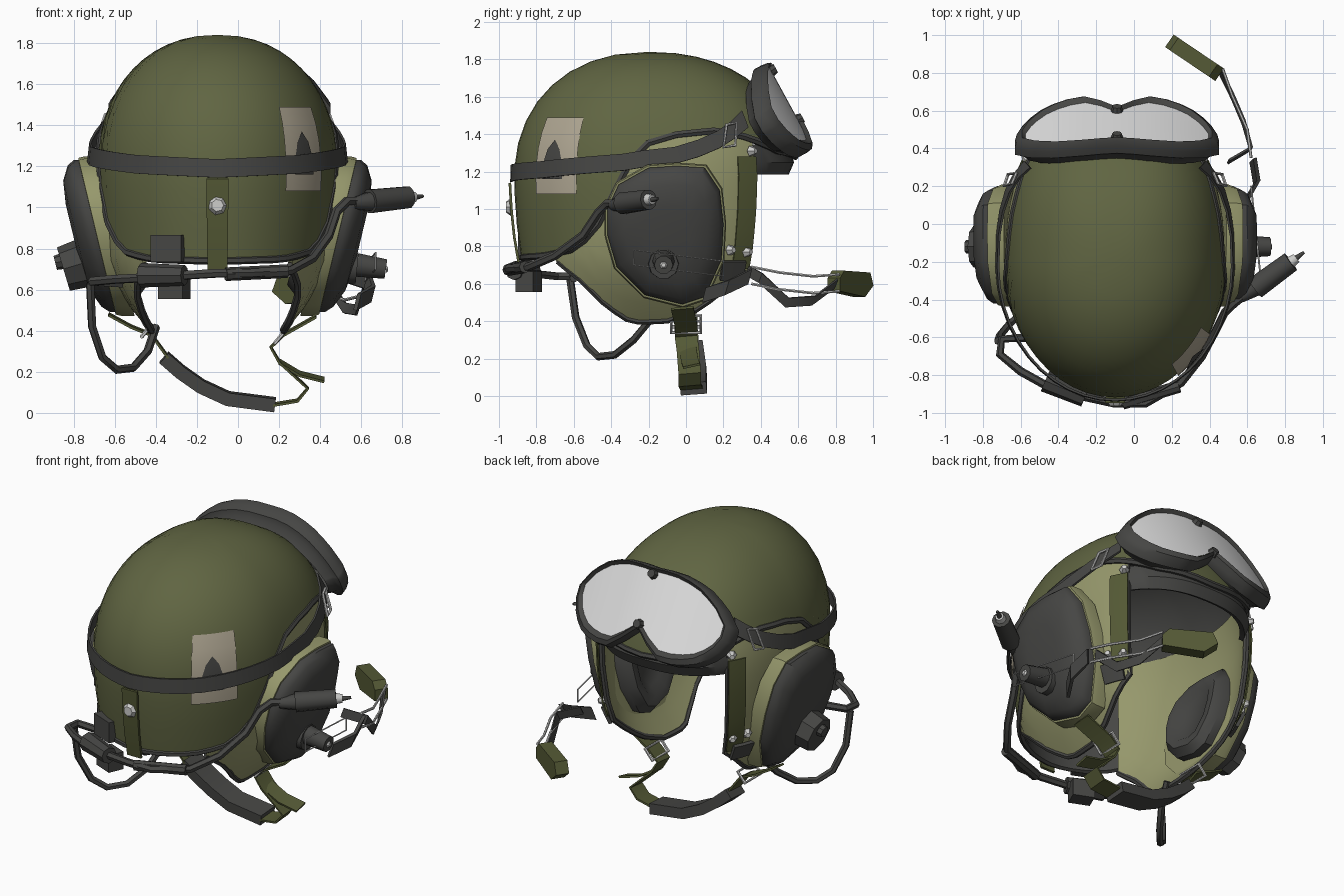
import bpy, bmesh, math
from mathutils import Vector, Matrix

cube = bpy.data.objects.get("Cube")
if cube:
    bpy.data.objects.remove(cube, do_unlink=True)


def material(name, *rgb):
    m = bpy.data.materials.new(name)
    m.use_nodes = True
    col = [((c / 255 + 0.055) / 1.055) ** 2.4 for c in rgb] + [1]
    m.diffuse_color = col
    m.node_tree.nodes["Principled BSDF"].inputs["Base Color"].default_value = col
    return m


OLIVE = material("shell olive", 96, 101, 66)
LIGHT = material("light olive", 150, 152, 108)
DARK = material("dark rubber", 70, 70, 68)
STRAP = material("strap olive", 84, 89, 53)
LENS = material("lens grey", 228, 228, 228)
METAL = material("bare metal", 205, 205, 203)
TAN = material("patch tan", 176, 167, 147)
CX, CY = -0.1, -0.2


def link(name, data, mat):
    ob = bpy.data.objects.new(name, data)
    data.materials.append(mat)
    bpy.context.collection.objects.link(ob)
    return ob


def grid(name, rows, mat, closed=False, caps=False, thick=0):
    """Skin a list of equal-length point rows."""
    bm = bmesh.new()
    vs = [[bm.verts.new(p) for p in r] for r in rows]
    n = len(vs[0])
    for a, b in zip(vs, vs[1:]):
        for j in range(n if closed else n - 1):
            k = (j + 1) % n
            bm.faces.new((a[j], a[k], b[k], b[j]))
    if caps:
        bm.faces.new(vs[0])
        bm.faces.new(vs[-1])
    bmesh.ops.remove_doubles(bm, verts=bm.verts, dist=0.0005)
    bmesh.ops.recalc_face_normals(bm, faces=bm.faces)
    me = bpy.data.meshes.new(name)
    bm.to_mesh(me)
    bm.free()
    ob = link(name, me, mat)
    if thick:
        mod = ob.modifiers.new("thickness", 'SOLIDIFY')
        mod.thickness, mod.offset = thick, 0
    return ob


def tube(name, pts, r, mat, closed=False):
    cu = bpy.data.curves.new(name, 'CURVE')
    cu.dimensions = '3D'
    cu.bevel_depth, cu.bevel_resolution, cu.use_fill_caps = r, 1, True
    sp = cu.splines.new('POLY')
    sp.points.add(len(pts) - 1)
    for q, p in zip(sp.points, pts):
        q.co = (*p, 1)
    sp.use_cyclic_u = closed
    return link(name, cu, mat)


def ribbon(name, pts, width, mat, thick=0.012):
    w = Vector(width) / 2
    return grid(name, [[Vector(p) - w for p in pts], [Vector(p) + w for p in pts]], mat, thick=thick)


def rod(name, a, b, r1, r2, mat, sides=10):
    a, b = Vector(a), Vector(b)
    q = (b - a).to_track_quat('Z', 'Y')
    ring = [Vector((math.cos(t), math.sin(t), 0)) for t in (math.tau * i / sides for i in range(sides))]
    return grid(name, [[p + q @ (v * r) for v in ring] for p, r in ((a, r1), (b, r2))], mat, True, True)


def box(name, c, size, yaw, mat):
    x, y, z = (s / 2 for s in size)
    turn = Matrix.Rotation(yaw, 3, 'Z')
    rows = [[Vector(c) + turn @ Vector((i * x, j * y, k * z)) for i, j in ((-1, -1), (1, -1), (1, 1), (-1, 1))]
            for k in (-1, 1)]
    return grid(name, rows, mat, True, True)


def interp(t, table):
    for (a, u), (b, v) in zip(table, table[1:]):
        if t <= b:
            return u + (v - u) * max(0, (t - a) / (b - a))
    return table[-1][1]


# Shrinkage of the helmet below its widest level, across and along
ACROSS = [(.4, .57), (.48, .69), (.58, .81), (.72, .93), (.95, .985), (1.15, 1)]
ALONG = [(.4, .8), (.55, .88), (.75, .95), (.95, .985), (1.15, 1)]


def surf(deg, z, k=1.0):
    """Point of the helmet surface by heading and height."""
    if z > 1.15:
        sx = sy = max(0, 1 - ((z - 1.15) / 0.69) ** 2.2) ** (1 / 2.2)
    else:
        sx, sy = interp(z, ACROSS), interp(z, ALONG)
    c, n = math.cos(math.radians(deg)), math.sin(math.radians(deg))
    if n > 0:
        c, n = math.copysign(abs(c) ** 0.8, c), n ** 0.8 * 0.8
    else:
        n *= 0.72
    return Vector((CX + 0.59 * c * sx * k, CY + n * sy * k, z))


def fold(deg):
    return math.degrees(math.asin(math.sin(math.radians(deg))))


def sided(deg, s):
    return deg if s > 0 else 180 - deg


# Dome shell with its edge arched over the ears
DOME_EDGE = [(-90, .74), (-55, .75), (-38, .78), (-26, .86), (-18, 1.0), (-12, 1.18), (-4, 1.33),
             (8, 1.4), (25, 1.42), (40, 1.38), (60, 1.31), (90, 1.28)]
HEADINGS = [i * 7.5 for i in range(48)]


def dome(name, k, mat):
    rows = []
    for i in range(12):
        t = (i / 11) ** 1.8
        row = []
        for d in HEADINGS:
            z = 1.84 + (interp(fold(d), DOME_EDGE) - 1.84) * t
            p = surf(d, z, k)
            p.z -= (1 - k) * (1 - t)
            row.append(p)
        rows.append(row)
    return grid(name, rows, mat, closed=True)


dome("dome_shell", 1, OLIVE)
dome("dome_lining", 0.965, DARK)
tube("dome_rim", [surf(d, interp(fold(d), DOME_EDGE), 0.99) for d in HEADINGS], 0.02, DARK, True)
brow = [40 + 5 * i for i in range(21)]
grid("brow_pad", [[surf(d, z, k) for d in brow] for z, k in ((1.34, .94), (1.25, .96), (1.19, .92))], DARK, thick=0.03)

# Ear flaps, ear cups and ear pads, one set for each side
FLAP_EDGE = [(-48, .72), (-35, .62), (-22, .48), (-10, .4), (5, .4), (20, .47), (34, .6), (42, .66)]
CUP = [(-.2, 1.22), (-.05, 1.23), (.1, 1.22), (.18, 1.1), (.2, .92), (.19, .73), (.1, .53), (-.02, .49),
       (-.22, .54), (-.37, .69), (-.42, .86), (-.42, 1.0), (-.36, 1.13)]


def cup_ring(s, depth, k):
    ring = []
    for y, z in CUP:
        z = .87 + (z - .87) * k
        ring.append((CX + s * (.5 + .24 * (z - .5) + depth), -.1 + (y + .1) * k, z))
    return ring


for s, side in ((1, "left_"), (-1, "right_")):
    angs = [-48 + 6 * i for i in range(16)]
    for name, k in (("ear_flap", .985), ("ear_flap_lining", .935)):
        grid(side + name, [[surf(sided(d, s), 1.42 + (interp(d, FLAP_EDGE) - 1.42) * t / 10, k) for d in angs]
                           for t in range(11)], LIGHT)
    edge = [surf(sided(d, s), interp(d, FLAP_EDGE), .96) for d in angs]
    front_edge = [surf(sided(42, s), z, .96) for z in (.8, 1.0, 1.2, 1.36)]
    tube(side + "flap_edging", edge + front_edge, 0.018, DARK)
    for name, prof, mat in (
            ("cup_flange", ((-.09, 1.05), (-.03, 1.05), (.0, 1.03), (.005, .9)), LIGHT),
            ("ear_cup", ((-.02, 1), (.025, 1), (.06, .93), (.1, .72), (.115, .4)), DARK),
            ("ear_pad", ((-.03, .78), (-.14, .78), (-.19, .65), (-.19, .5), (-.16, .38)), DARK)):
        grid(side + name, [cup_ring(s, *p) for p in prof], mat, True, True)

    # Vertical strap along the front of the flap, with snaps
    zs = [1.28 - .1 * i for i in range(7)]
    grid(side + "front_strap", [[surf(sided(d, s), z, 1.0) for z in zs] for d in (32, 37, 42)], STRAP, thick=.008)
    grid(side + "strap_keeper", [[surf(sided(d, s), z, 1.02) for z in (.62, .72)] for d in (26, 32, 38)], DARK, thick=.02)
    for z, d in ((.78, 30), (.77, 39), (1.31, 40)):
        rod(side + "snap", surf(sided(d, s), z, .99), surf(sided(d, s), z, 1.04), .03, .015, METAL, 6)

    # Goggle strap buckle
    tube(side + "goggle_buckle", [surf(sided(d, s), z, 1.09) for d, z in ((23, 1.33), (28, 1.34), (31, 1.46), (26, 1.45))],
         .009, METAL, True)

# Volume knob on one cup, wide round plate on the other
rod("knob_base", (.53, -.12, .71), (.58, -.12, .705), .085, .08, DARK)
rod("knob", (.58, -.12, .72), (.72, -.12, .7), .06, .05, DARK)
rod("knob_screw", (.72, -.12, .7), (.73, -.12, .7), .022, .012, METAL, 6)
rod("side_plate", (-.75, -.12, .73), (-.85, -.12, .7), .12, .11, DARK, 8)
rod("side_plate_boss", (-.85, -.12, .74), (-.89, -.12, .73), .04, .035, DARK, 8)

# Elastic goggle strap round the back
BAND = [(-90, 1.19), (-50, 1.21), (-10, 1.25), (8, 1.29), (22, 1.37), (38, 1.48)]
band_angs = [142 + 8 * i for i in range(33)]
grid("goggle_strap", [[surf(d, interp(fold(d), BAND) + h, 1.02 + .05 * math.cos(math.radians(d)) ** 2)
                       for d in band_angs] for h in (-.045, .045)], DARK, thick=.012)

# Rear strap tab and cloth patch
grid("rear_tab", [[surf(d, z, 1.035) for z in (.7, .85, 1.0, 1.14)] for d in (-95, -85)], STRAP, thick=.014)
rod("rear_snap", surf(-90, 1.01, 1.03), surf(-90, 1.01, 1.07), .05, .03, METAL, 7)
patch = [-56 + 4 * i for i in range(7)]
grid("cloth_patch", [[surf(d, 1.08 + .41 * i / 5, 1.012) for d in patch] for i in range(6)], TAN)
mark = [(-51, 1.23), (-48.5, 1.32), (-45, 1.37), (-41.5, 1.32), (-39, 1.23)]
grid("patch_mark", [[surf(d, 1.16 + (z - 1.16) * i / 5, 1.022) for d, z in mark] for i in range(6)], DARK)

# Goggles: a curved two-lobed frame tipped up on the brow
TOP = [(0, .24), (.1, .245), (.22, .24), (.36, .19), (.46, .11), (.53, .02)]
LOW = [(0, -.12), (.07, -.19), (.18, -.27), (.3, -.27), (.42, -.22), (.49, -.15), (.53, -.06)]
US = [.53 * math.sin(math.pi / 2 * i / 9) for i in range(-9, 10)]
NORMAL, UP = Vector((0, .88, .48)), Vector((0, -.48, .88))


def gog(u, v, depth=0):
    return Vector((-.09 + u, .545, 1.56)) + UP * v + NORMAL * (depth - .45 * u * u)


def gog_ring(ku, kv, lift, depth):
    pts = [(u, interp(abs(u), TOP)) for u in US] + [(u, interp(abs(u), LOW)) for u in reversed(US)]
    return [gog(u * ku, v * kv + lift, depth) for u, v in pts]


grid("goggle_frame", [gog_ring(*p) for p in ((.88, .8, 0, -.13), (.95, .9, 0, -.08), (1.02, 1.02, 0, -.06),
                                             (1.02, 1.02, 0, -.02), (1, 1, 0, .015), (.95, .93, .01, .03),
                                             (.91, .83, .015, .005))], DARK, True)
grid("goggle_lens", [[gog(u * .92, (interp(abs(u), TOP) * (1 - t) + interp(abs(u), LOW) * t) * .84 + .015, .008)
                      for u in US] for t in (0, .33, .67, 1)], LENS)
for v in (.2, -.1):
    rod("goggle_vent", gog(0, v, 0), gog(0, v, .035), .035, .025, DARK, 8)

# Microphone cable round the back, with a plug on the end
tube("rear_cable", [(-.56, -.6, .63), (-.7, -.61, .64), (-.71, -.69, .64), (-.6, -.78, .65), (-.42, -.88, .66),
                    (-.1, -.95, .68), (.06, -.95, .68), (.25, -.84, .69), (.36, -.7, .75), (.44, -.55, .86),
                    (.48, -.47, .98), (.53, -.42, 1.03), (.62, -.35, 1.03)], .023, DARK)
rod("cable_sleeve", (-.06, -.95, .675), (.24, -.86, .69), .033, .033, DARK, 8)
rod("plug_collar", (.56, -.39, 1.02), (.65, -.33, 1.03), .03, .05, DARK)
rod("plug_body", (.64, -.34, 1.03), (.83, -.2, 1.05), .06, .055, DARK)
rod("plug_neck", (.82, -.21, 1.05), (.86, -.18, 1.05), .035, .025, METAL)
rod("plug_tip", (.86, -.18, 1.05), (.9, -.15, 1.055), .015, .008, DARK)
tube("hanging_cable", [(-.72, -.62, .63), (-.71, -.59, .42), (-.66, -.53, .27), (-.59, -.47, .21), (-.51, -.38, .22),
                       (-.44, -.28, .3), (-.4, -.18, .42)], .021, DARK)

# Microphone block
box("microphone_top", (-.34, -.84, .8), (.16, .06, .13), -.4, DARK)
rod("microphone_bar", (-.47, -.83, .67), (-.26, -.92, .67), .06, .05, DARK, 8)
box("microphone_base", (-.31, -.84, .61), (.13, .1, .11), -.4, DARK)

# Chin strap with its pad and buckles
ribbon("chin_strap_right", [(-.63, -.02, .48), (-.52, 0, .42), (-.42, 0, .38), (-.34, .01, .27)], (0, .12, .01), STRAP)
ribbon("chin_pad", [(-.36, .02, .27), (-.28, .03, .2), (-.18, .04, .13), (-.05, .04, .07), (.18, .04, .04)],
       (0, .14, .01), DARK, .065)
ribbon("chin_strap_left", [(.17, .03, .04), (.29, .02, .06), (.34, .02, .12), (.2, .01, .25), (.16, 0, .32),
                           (.22, 0, .38), (.38, -.02, .47)], (0, .12, .01), STRAP)
ribbon("chin_strap_tail", [(.2, .01, .25), (.3, .02, .19), (.42, .03, .16)], (0, .09, .02), STRAP)
for x, z in ((.2, .37), (-.45, .4)):
    tube("chin_buckle", [(x - .02, -.08, z - .03), (x - .02, .08, z - .03), (x + .03, .08, z + .03),
                         (x + .03, -.08, z + .03)], .01, METAL, True)

# Tab on a wire boom at the left front
along, out = Vector((.83, -.56, 0)), Vector((.56, .83, 0))
HEX = [(-.16, .59), (-.13, .66), (.12, .67), (.16, .63), (.16, .56), (-.08, .53)]
grid("boom_tab", [[Vector((.32, .88, z)) + along * a + out * o for a, z in HEX] for o in (-.04, .04)],
     STRAP, True, True)
for dz in (0, .09):
    tube("boom_wire", [(.47, .82, .56 + dz), (.52, .68, .55 + dz), (.6, .5, .57 + dz), (.62, .35, .6 + dz)], .008, METAL)
tube("cup_wire", [(.67, -.28, .7), (.67, -.28, .78), (.62, .2, .72), (.62, .2, .64)], .005, METAL, True)
ribbon("boom_strap", [(.46, .8, .6), (.52, .68, .51), (.58, .54, .5), (.62, .4, .63), (.5, .33, .67)],
       (.01, .02, .05), DARK)
ribbon("boom_end", [(.63, .34, .64), (.65, .22, .58), (.58, .1, .54)], (.02, .02, .08), DARK, .02)

# Turn everything into meshes, smooth shaded with sharp edges kept
bpy.ops.object.select_all(action='DESELECT')
for ob in bpy.context.scene.objects:
    if ob.type in {'MESH', 'CURVE'}:
        ob.select_set(True)
        bpy.context.view_layer.objects.active = ob
bpy.ops.object.convert(target='MESH')
bpy.ops.object.shade_smooth_by_angle(angle=math.radians(40))
